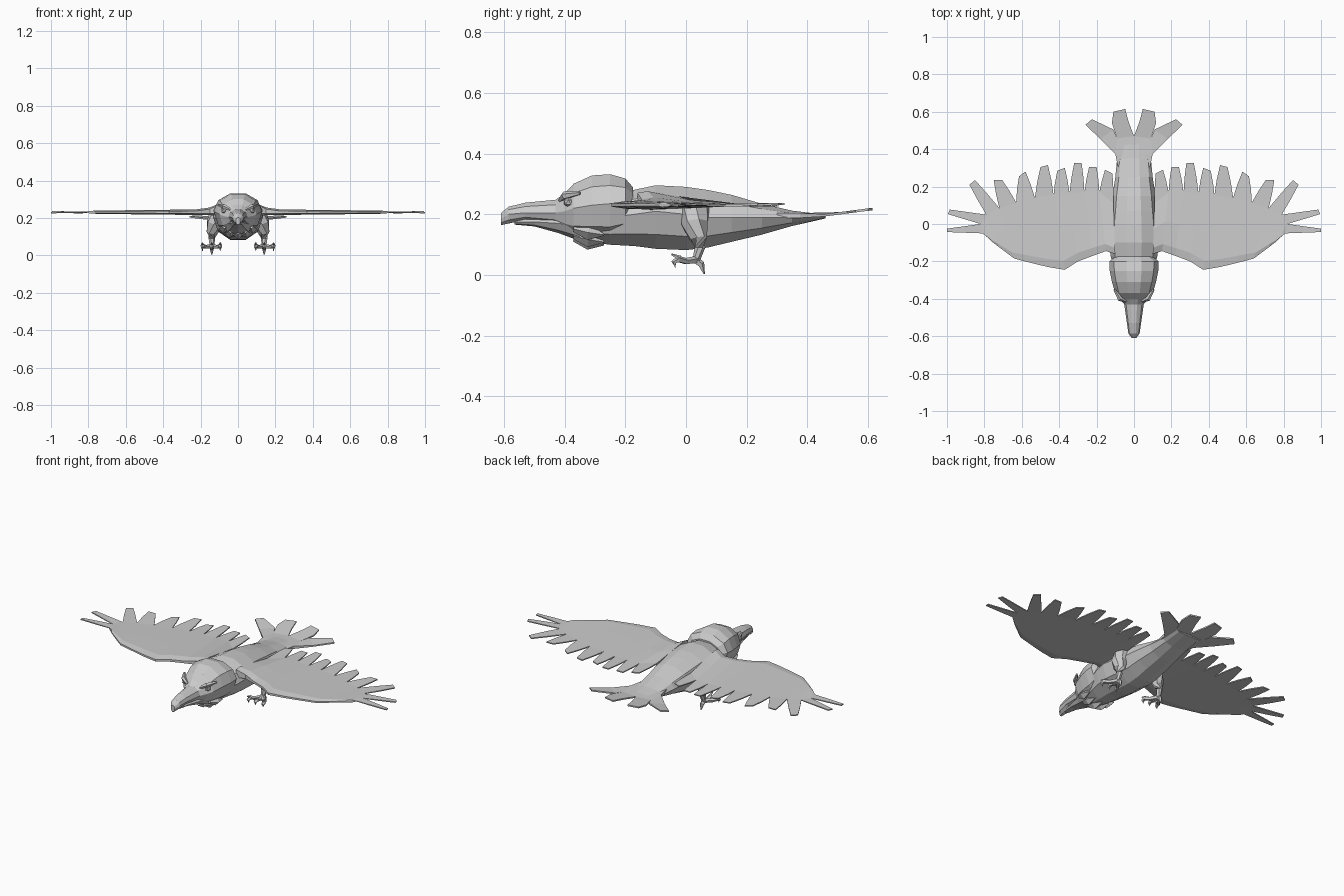
import bpy, bmesh, math
from mathutils import Vector

cube = bpy.data.objects.get("Cube")
if cube:
    bpy.data.objects.remove(cube, do_unlink=True)

grey = bpy.data.materials.new("plain grey")
grey.use_nodes = True
grey.diffuse_color = (0.6, 0.6, 0.6, 1)
grey.node_tree.nodes["Principled BSDF"].inputs["Base Color"].default_value = (0.6, 0.6, 0.6, 1)


def finish(name, bm, mirror=False):
    bmesh.ops.recalc_face_normals(bm, faces=bm.faces)
    mesh = bpy.data.meshes.new(name)
    bm.to_mesh(mesh)
    bm.free()
    mesh.materials.append(grey)
    obj = bpy.data.objects.new(name, mesh)
    bpy.context.scene.collection.objects.link(obj)
    if mirror:
        mod = obj.modifiers.new("mirror", 'MIRROR')
        mod.use_mirror_merge = False
    return obj


def skin(bm, rings):
    """Join a row of point rings into a capped skin."""
    rows = [[bm.verts.new(p) for p in ring] for ring in rings]
    n = len(rows[0])
    for a, b in zip(rows, rows[1:]):
        for i in range(n):
            j = (i + 1) % n
            bm.faces.new((a[i], a[j], b[j], b[i]))
    bm.faces.new(rows[0])
    bm.faces.new(rows[-1])


def loft(name, sections, sides=10):
    """Sections are (y, half width, top, widest height, bottom)."""
    rings = []
    for y, w, top, mid, low in sections:
        ring = []
        for i in range(sides):
            a = math.tau * i / sides
            s = math.sin(a)
            ring.append((w * math.cos(a), y, mid + s * (top - mid if s > 0 else mid - low)))
        rings.append(ring)
    bm = bmesh.new()
    skin(bm, rings)
    return finish(name, bm)


def tube(bm, path, sides=6):
    """Path points are (x, y, z, radius)."""
    pts = [Vector(p[:3]) for p in path]
    rings = []
    for i, p in enumerate(pts):
        d = pts[min(i + 1, len(pts) - 1)] - pts[max(i - 1, 0)]
        q = d.to_track_quat('Z', 'X')
        rings.append([p + q @ Vector((math.cos(k * math.tau / sides),
                                      math.sin(k * math.tau / sides), 0)) * path[i][3]
                      for k in range(sides)])
    skin(bm, rings)


def slab(name, points, faces):
    """Closed thin sheet; points are (x, y, z, half thickness)."""
    bm = bmesh.new()
    up = [bm.verts.new((x, y, z + t)) for x, y, z, t in points]
    down = [bm.verts.new((x, y, z - t)) for x, y, z, t in points]
    count = {}
    for f in faces:
        bm.faces.new([up[i] for i in f])
        bm.faces.new([down[i] for i in reversed(f)])
        for a, b in zip(f, f[1:] + f[:1]):
            count.setdefault(frozenset((a, b)), []).append((a, b))
    for uses in count.values():
        if len(uses) == 1:
            a, b = uses[0]
            bm.faces.new((up[b], up[a], down[a], down[b]))
    return finish(name, bm, True)


# Body from chest to tail root
loft("body", [(-.32, .08, .22, .18, .105), (-.25, .105, .27, .19, .095),
              (-.17, .125, .285, .2, .09), (-.1, .135, .3, .21, .08),
              (0, .13, .295, .2, .076), (.07, .122, .285, .19, .085),
              (.15, .115, .268, .19, .105), (.25, .1, .237, .19, .13),
              (.35, .09, .213, .19, .16), (.46, .085, .199, .193, .186)])

# Head with upper beak, and the lower beak and throat
loft("head", [(-.61, .012, .205, .185, .163), (-.585, .03, .226, .2, .168),
              (-.53, .038, .24, .205, .18), (-.43, .052, .25, .205, .165),
              (-.4, .075, .272, .21, .14), (-.37, .1, .305, .22, .12),
              (-.31, .118, .333, .23, .11), (-.25, .13, .337, .235, .105),
              (-.2, .132, .322, .24, .12), (-.175, .1, .292, .235, .15)])
loft("lower_beak", [(-.565, .016, .185, .175, .166), (-.5, .03, .19, .175, .16),
                    (-.42, .05, .195, .17, .138), (-.35, .08, .2, .16, .112)], 8)

# Pointed throat feathers
bm = bmesh.new()
for i in range(-2, 3):
    a = i * .5
    x, z = math.sin(a) * .085, .18 - math.cos(a) * .07
    tube(bm, [(x, -.37, z + .01, .01), (x * 1.1, -.32, z - .002, .025), (x * 1.2, -.27, z - .01, .003)], 4)
finish("throat_feathers", bm)

# Eyes and brows
bm = bmesh.new()
bmesh.ops.create_icosphere(bm, subdivisions=1, radius=.017)
bmesh.ops.translate(bm, verts=bm.verts, vec=(.075, -.388, .24))
finish("eyes", bm, True)
bm = bmesh.new()
tube(bm, [(.04, -.415, .245, .006), (.075, -.4, .262, .014), (.105, -.35, .27, .006)], 5)
finish("brows", bm, True)

# Wings: leading edge, feather notches and feather tips
lead = [(.1, -.16), (.15, -.145), (.22, -.17), (.3, -.2), (.37, -.245), (.46, -.23),
        (.55, -.208), (.64, -.185), (.72, -.125), (.765, -.09), (.79, -.065)]
notch = [(.11, .11), (.185, .17), (.265, .17), (.345, .165), (.43, .155), (.53, .14),
         (.63, .115), (.72, .085), (.79, .05), (.82, .0), (.81, -.05)]
tips = [(.115, .27, .155, .29), (.2, .305, .24, .305), (.28, .325, .32, .325),
        (.37, .3, .41, .285), (.46, .315, .5, .305), (.58, .28, .615, .255),
        (.705, .235, .75, .235), (.85, .235, .88, .21), (.985, .077, .995, .053),
        (1, -.025, 1, -.043)]
points, faces = [], []
for k, (a, b) in enumerate(zip(lead, notch)):
    thick = .017 - .001 * k
    root = .016 if k == 0 else .005 if k == 1 else 0
    for f, t in ((0, .45), (.12, 1), (.5, .7), (1, .25)):
        points.append((a[0] + (b[0] - a[0]) * f, a[1] + (b[1] - a[1]) * f,
                       .231 + root * (1 - f), thick * t + root * (1 - f)))
for k, (x, y, u, v) in enumerate(tips):
    n, m = notch[k], notch[k + 1]
    base = len(points)
    lift = .003 * (-1) ** k
    # Broad mid-feather and blunt tip
    for f in (.5, 1):
        for (p, q), (r, s), w in (((x, y), n, 1), ((u, v), m, -1)):
            swell = .06 * (1 - f) * w
            points.append((r + (p - r) * f + (r - m[0] if w > 0 else r - n[0]) * abs(swell),
                           s + (q - s) * f, .231 + lift * f, .003))
    i, j = 4 * k, 4 * k + 4
    faces += [[i + r, j + r, j + r + 1, i + r + 1] for r in range(3)]
    faces += [[i + 3, j + 3, base + 1, base], [base, base + 1, base + 3, base + 2]]
slab("wings", points, faces)

# Forked tail feathers
outline = [(0, .3), (.085, .3), (.1, .375), (0, .375), (.09, .457), (0, .47),
           (.03, .55), (.118, .54), (.11, .6), (.047, .615),
           (.18, .455), (.26, .53), (.225, .56), (.11, .505)]
tail = [(x, y, .196 + max(0, y - .45) * .13, .008 if y < .4 else .004) for x, y in outline]
slab("tail_feathers", tail, [[0, 1, 2, 3], [3, 2, 4, 5], [5, 4, 7, 6],
                             [6, 7, 8, 9], [2, 10, 13, 4], [10, 11, 12, 13]])

# Feathered thighs and shanks
bm = bmesh.new()
tube(bm, [(.105, .03, .22, .05), (.125, .03, .17, .045), (.138, .04, .12, .03),
          (.14, .045, .09, .018), (.14, .035, .05, .013)], 7)
finish("legs", bm, True)

# Clenched feet: three front toes, one back toe, each ending in a claw
bm = bmesh.new()
for dx in (-.045, 0, .05):
    x = .14 + dx
    tube(bm, [(.14, .035, .05, .013), (.14 + dx * .6, 0, .045, .011), (x, -.025, .052, .012),
              (x, -.04, .042, .009), (x, -.035, .025, .002)], 5)
    tube(bm, [(x, -.02, .055, .009), (x, -.048, .068, .003)], 5)
tube(bm, [(.14, .03, .05, .013), (.14, .05, .035, .012), (.14, .055, .018, .007), (.14, .06, .003, .002)], 5)
finish("feet", bm, True)
